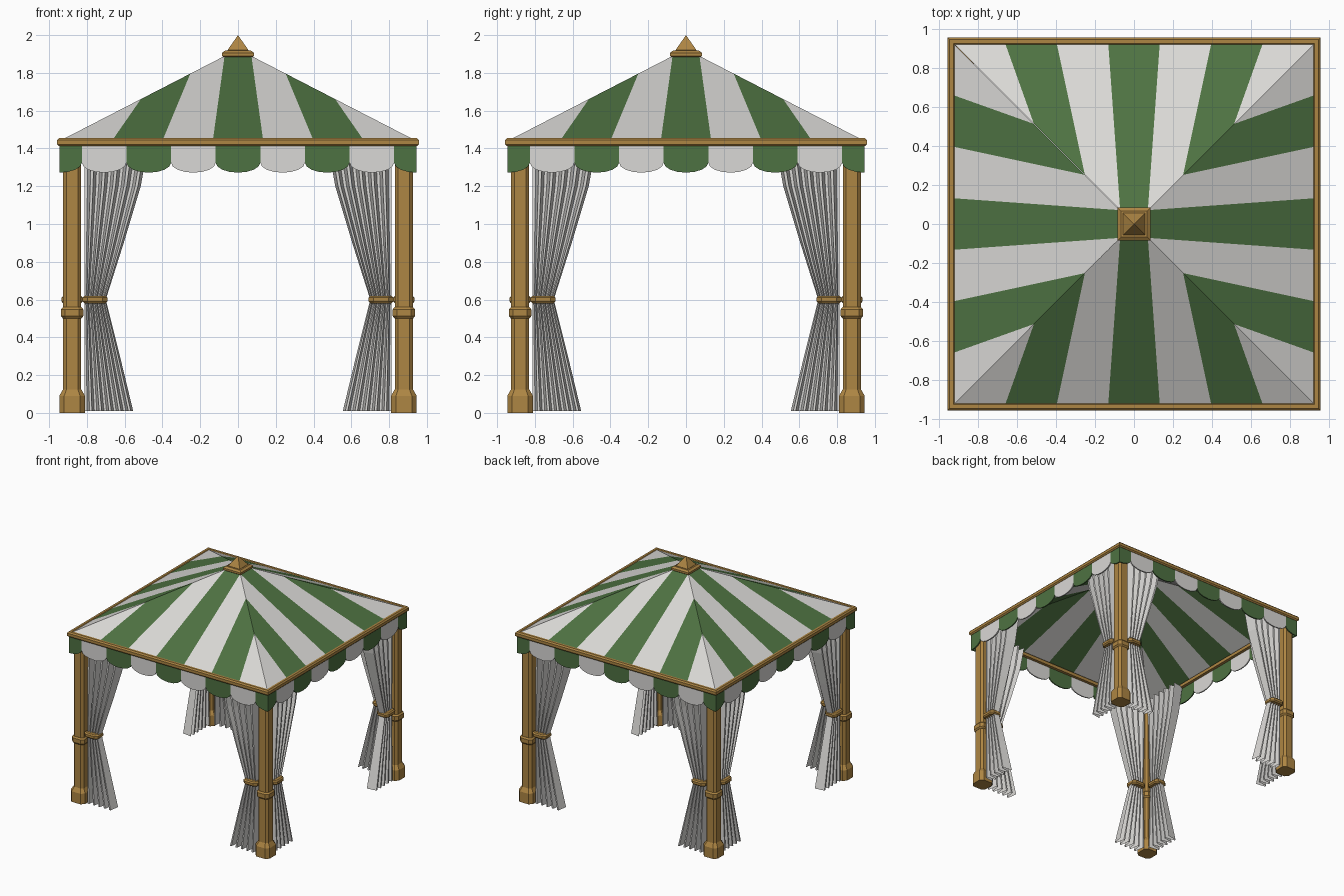
import bpy, bmesh
from math import sin, cos, pi, radians
from mathutils import Matrix, Vector

if "Cube" in bpy.data.objects:
    bpy.data.objects.remove(bpy.data.objects["Cube"])


def material(name, color):
    m = bpy.data.materials.new(name)
    m.use_nodes = True
    m.diffuse_color = (*color, 1)
    m.node_tree.nodes["Principled BSDF"].inputs["Base Color"].default_value = (*color, 1)
    return m


GREEN = material("canopy_green", (0.076, 0.168, 0.054))
WHITE = material("canvas_white", (0.70, 0.69, 0.67))
WOOD = material("wood_brown", (0.42, 0.236, 0.056))


def finish(name, bm, mats, matrix=Matrix()):
    bm.transform(matrix)
    if matrix.determinant() < 0:
        bmesh.ops.reverse_faces(bm, faces=bm.faces[:])
    me = bpy.data.meshes.new(name)
    bm.to_mesh(me)
    bm.free()
    for m in mats:
        me.materials.append(m)
    ob = bpy.data.objects.new(name, me)
    bpy.context.collection.objects.link(ob)
    return ob


def loft(name, profile, matrix=Matrix(), chamfer=0.0, ring=False):
    """Stack square (or chamfered square) outlines given as (half width, z)."""
    bm = bmesh.new()
    loops = []
    for r, z in profile:
        c = r * chamfer
        loop = []
        for q in range(4):
            turn = Matrix.Rotation(q * pi / 2, 3, 'Z')
            corner = [(r, r - c), (r - c, r)] if chamfer else [(r, r)]
            loop += [bm.verts.new(turn @ Vector((x, y, z))) for x, y in corner]
        loops.append(loop)
    n = len(loops[0])
    pairs = list(zip(loops, loops[1:]))
    if ring:
        pairs.append((loops[-1], loops[0]))
    for a, b in pairs:
        for i in range(n):
            j = (i + 1) % n
            bm.faces.new((a[i], a[j], b[j], b[i]))
    if not ring:
        bm.faces.new(loops[0][::-1])
        bm.faces.new(loops[-1])
    bmesh.ops.remove_doubles(bm, verts=bm.verts[:], dist=0.0005)
    bmesh.ops.recalc_face_normals(bm, faces=bm.faces[:])
    return finish(name, bm, [WOOD], matrix)


SIDES = {"front": 0, "left": 90, "back": 180, "right": 270}
EAVE, TOP = 0.925, 0.07
STRIPE = 2 * EAVE / 7


def spread(y):
    """Stripe width factor, narrowing towards the peak."""
    return 0.5 - 0.5 * y / EAVE


def roof_panel(name, matrix):
    bm = bmesh.new()
    corners = [(-EAVE, -EAVE, 1.45), (EAVE, -EAVE, 1.45), (TOP, -TOP, 1.89), (-TOP, -TOP, 1.89)]
    bm.faces.new([bm.verts.new(p) for p in corners])
    for k in range(-3, 3):
        b = (k + 0.5) * STRIPE
        bmesh.ops.bisect_plane(bm, geom=bm.verts[:] + bm.edges[:] + bm.faces[:],
                               plane_co=(b, -EAVE, 0), plane_no=(1, b * 0.5 / EAVE, 0))
    for f in bm.faces:
        c = f.calc_center_median()
        f.material_index = round(c.x / (STRIPE * spread(c.y))) % 2
    finish(name, bm, [GREEN, WHITE], matrix)


def valance(name, matrix):
    half = 0.945
    w = half / 4
    bm = bmesh.new()
    for k in range(-4, 5):
        first, last = (0 if k == -4 else -4), (0 if k == 4 else 4)
        low = []
        for s in range(first, last + 1):
            a = s * pi / 8
            low.append((k * w + w / 2 * sin(a), 1.325 - 0.053 * cos(a)))
        pts = low + [(low[-1][0], 1.43), (low[0][0], 1.43)]
        f = bm.faces.new([bm.verts.new((x, -half, z)) for x, z in pts])
        f.material_index = k % 2
    ob = finish(name, bm, [GREEN, WHITE], matrix)
    mod = ob.modifiers.new("thickness", 'SOLIDIFY')
    mod.thickness = 0.01
    mod.offset = -1


# rows of a tied-back curtain: height, inner edge, fold depth
CURTAIN = [(0.01, -0.555, 0.042), (0.3, -0.625, 0.034), (0.6, -0.70, 0.026),
           (0.9, -0.605, 0.036), (1.2, -0.515, 0.046), (1.42, -0.475, 0.05)]
POST = 0.878


def curtain(name, matrix, pleats=5):
    bm = bmesh.new()
    steps = pleats * 4
    rows = []
    for z, inner, depth in CURTAIN:
        row = []
        for i in range(steps + 1):
            x = -0.812 + (inner + 0.812) * i / steps
            y = -POST + depth * sin(i * pi / 2 + pi / 4) * 1.4
            row.append(bm.verts.new((x, y, z)))
        rows.append(row)
    for a, b in zip(rows, rows[1:]):
        for i in range(steps):
            bm.faces.new((a[i], a[i + 1], b[i + 1], b[i]))
    finish(name, bm, [WHITE], matrix)


# canopy, valances, curtains and ties around the four sides
for side, angle in SIDES.items():
    turn = Matrix.Rotation(radians(angle), 4, 'Z')
    roof_panel(side + "_roof_panel", turn)
    valance(side + "_valance", turn)
    for hand, sx in (("first", 1), ("second", -1)):
        place = turn @ Matrix.Diagonal((sx, 1, 1, 1))
        curtain(f"{side}_{hand}_curtain", place)
        band = place @ Matrix.Translation((-0.757, -POST, 0.6)) @ Matrix.Diagonal((1, 0.85, 1, 1))
        loft(f"{side}_{hand}_curtain_tie",
             [(0.056, -0.02), (0.066, -0.01), (0.066, 0.01), (0.056, 0.02)], band, 0.38)

# posts with plinths and collars
for fb, y in (("front", -POST), ("back", POST)):
    for lr, x in (("left", POST), ("right", -POST)):
        place = Matrix.Translation((x, y, 0))
        loft(f"{fb}_{lr}_post", [(0.068, 0), (0.068, 0.09), (0.048, 0.125), (0.048, 1.43)],
             place, 0.38)
        loft(f"{fb}_{lr}_post_collar",
             [(0.049, 0.5), (0.059, 0.512), (0.059, 0.548), (0.049, 0.56)], place, 0.38)

# eave frame
loft("eave_frame", [(0.91, 1.412), (0.947, 1.412), (0.957, 1.422), (0.957, 1.445),
                    (0.947, 1.456), (0.928, 1.456), (0.91, 1.44)], ring=True)

# peak cap and finial
loft("peak_cap", [(0.076, 1.882), (0.085, 1.89), (0.085, 1.906), (0.068, 1.918)])
loft("finial", [(0.056, 1.915), (0.056, 1.92), (0, 2.0)])
